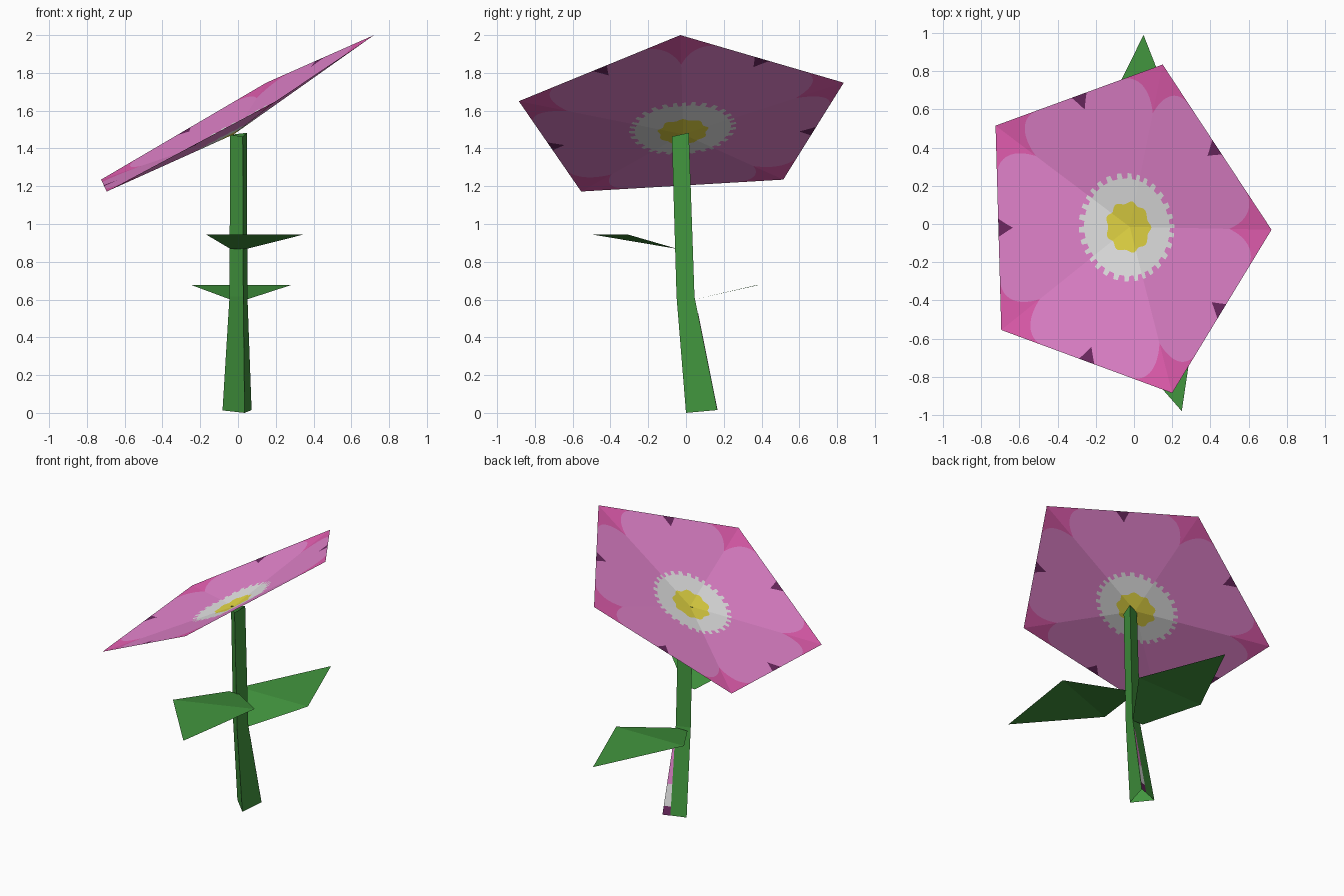
import bpy, bmesh, math
from mathutils import Vector

if "Cube" in bpy.data.objects:
    bpy.data.objects.remove(bpy.data.objects["Cube"])


def srgb(r, g, b):
    f = lambda c: c / 12.92 if c <= 0.04045 else ((c + 0.055) / 1.055) ** 2.4
    return tuple(f(v / 255) for v in (r, g, b)) + (1.0,)


def material(name, *rgb):
    m = bpy.data.materials.new(name)
    m.diffuse_color = srgb(*rgb)
    m.use_nodes = True
    m.node_tree.nodes["Principled BSDF"].inputs["Base Color"].default_value = m.diffuse_color
    return m


GREEN = material("leaf_green", 66, 150, 62)
PINK = material("light_pink", 238, 138, 214)
ROSE = material("deep_pink", 242, 100, 188)
PURPLE = material("dark_purple", 112, 42, 100)
WHITE = material("petal_white", 240, 240, 240)
YELLOW = material("centre_yellow", 240, 226, 72)


def make_object(name, bm, mats):
    bmesh.ops.remove_doubles(bm, verts=bm.verts, dist=1e-5)
    me = bpy.data.meshes.new(name)
    bm.to_mesh(me)
    bm.free()
    for m in mats:
        me.materials.append(m)
    ob = bpy.data.objects.new(name, me)
    bpy.context.collection.objects.link(ob)
    return ob


def add_face(bm, points, mat=0):
    pts = []
    for p in points:
        if all((p - q).length > 1e-5 for q in pts):
            pts.append(p)
    if len(pts) > 2:
        bm.faces.new([bm.verts.new(p) for p in pts]).material_index = mat


# Stem: bent three-sided tube, sections listed as front, right, left corner
sections = [
    [(0.035, 0.0, 0.0), (0.072, 0.165, 0.015), (-0.082, 0.11, 0.013)],
    [(0.028, -0.05, 0.615), (0.05, 0.045, 0.615), (-0.045, 0.01, 0.615)],
    [(0.025, -0.075, 1.463), (0.047, 0.015, 1.483), (-0.042, -0.02, 1.472)],
]
bm = bmesh.new()
for lo, hi in zip(sections, sections[1:]):
    for i in range(3):
        j = (i + 1) % 3
        add_face(bm, [Vector(p) for p in (lo[i], lo[j], hi[j], hi[i])])
make_object("stem", bm, [GREEN])

# Thin coloured sliver on the back of the lower stem
right0, left0 = Vector(sections[0][1]), Vector(sections[0][2])
right1 = Vector(sections[1][1])
out = Vector((-0.35, 0.93, 0.1)) * 0.002
bm = bmesh.new()
bands = [(0.0, 0.1, 2), (0.1, 0.35, 1), (0.35, 0.85, 0)]
for a, b, m in bands:
    quad = []
    for t, w in ((a, 0), (a, 1), (b, 1), (b, 0)):
        p = right0.lerp(right1, t)
        quad.append(p + (left0 - right0) * 0.33 * (1 - t) * w + out)
    add_face(bm, quad, m)
make_object("stem_sliver", bm, [PINK, WHITE, PURPLE])


# Leaves: sloping part from the stem, then a level pointed tip
def leaf(name, base_y, base_z, z, side_a, side_b, tip):
    a, b, t = (Vector((x, y, z)) for x, y in (side_a, side_b, tip))
    p, q = (Vector((x, base_y, base_z)) for x in (-0.04, 0.045))
    bm = bmesh.new()
    add_face(bm, [p, q, b, a])
    add_face(bm, [a, b, t])
    for f in bm.faces:
        f.normal_update()
        if f.normal.z < 0:
            f.normal_flip()
    make_object(name, bm, [GREEN])


leaf("lower_leaf", 0.04, 0.60, 0.678, (-0.25, 0.38), (0.285, 0.39), (0.05, 0.99))
leaf("upper_leaf", -0.045, 0.868, 0.945, (-0.17, -0.50), (0.35, -0.31), (0.25, -0.98))

# Flower head: shallow five-sided dish, painted regions cut as rings
centre = Vector((-0.022, -0.015, 1.475))
corners = [Vector(p) for p in (
    (0.72, -0.03, 2.0), (0.15, 0.835, 1.748), (-0.725, 0.515, 1.235),
    (-0.695, -0.555, 1.172), (0.20, -0.885, 1.65))]
N = 90


def light_limit(s):
    """Share of the way to the rim covered by light pink."""
    u = abs(s - 0.5) * 2
    if u < 0.09:
        return 0.89 + 0.11 * (u / 0.09)
    if u < 0.5:
        return 1.0
    return 1.0 - 0.30 * ((u - 0.5) / 0.5) ** 2


def column(i, k):
    """Ring points from the centre to the rim for one direction."""
    s = k / N
    rim = corners[i].lerp(corners[(i + 1) % 5], s)
    r = (rim - centre).length
    ang = (i + s) * math.tau / 5
    yellow = (0.13 + 0.008 * math.cos(9 * ang)) / r
    white = (0.272 + 0.015 * math.copysign(1, math.sin(30 * ang + 0.3))) / r
    return [centre.lerp(rim, t) for t in (0, yellow, white, light_limit(s), 1)]


bm = bmesh.new()
for i in range(5):
    for k in range(N):
        a, b = column(i, k), column(i, k + 1)
        marked = abs((k + 0.5) / N - 0.5) < 0.05
        for ring, m in enumerate((0, 1, 2, 4 if marked else 3)):
            add_face(bm, [a[ring], a[ring + 1], b[ring + 1], b[ring]], m)
make_object("flower_head", bm, [YELLOW, WHITE, PINK, ROSE, PURPLE])
